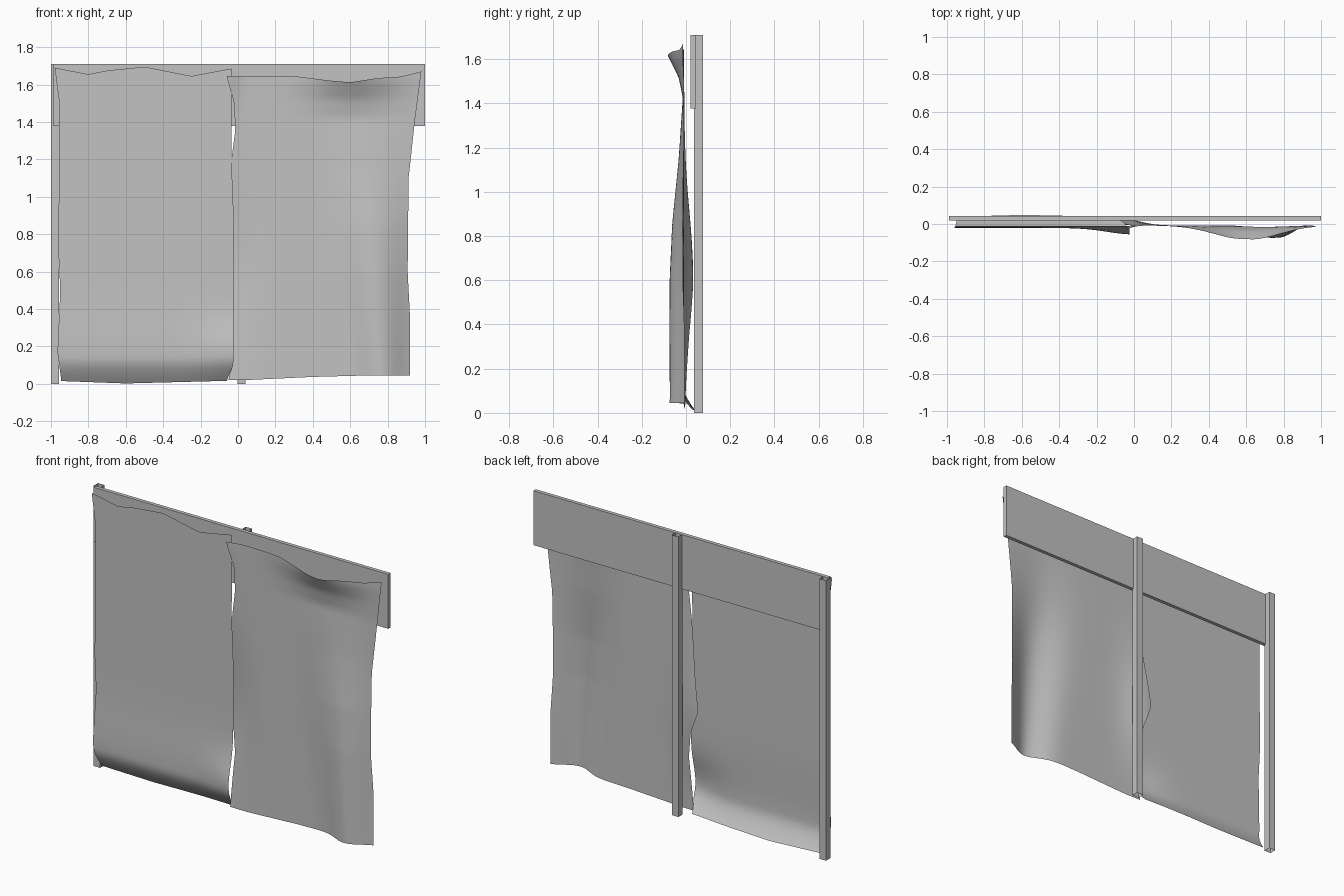
import bpy
import bmesh
from math import exp

cube = bpy.data.objects.get("Cube")
if cube:
    bpy.data.objects.remove(cube, do_unlink=True)

grey = bpy.data.materials.new("plain grey")
grey.use_nodes = True
GREY = (0.54, 0.54, 0.54, 1)
grey.diffuse_color = GREY
grey.node_tree.nodes["Principled BSDF"].inputs["Base Color"].default_value = GREY


def finish(name, bm):
    mesh = bpy.data.meshes.new(name)
    bm.to_mesh(mesh)
    bm.free()
    mesh.materials.append(grey)
    obj = bpy.data.objects.new(name, mesh)
    bpy.context.collection.objects.link(obj)
    return obj


def box(name, low, high, open_ends=False):
    bm = bmesh.new()
    bmesh.ops.create_cube(bm, size=1)
    for v in bm.verts:
        v.co = [(a + b) / 2 + c * (b - a) for a, b, c in zip(low, high, v.co)]
    if open_ends:
        bm.normal_update()
        ends = [f for f in bm.faces if abs(f.normal.z) > 0.9]
        bmesh.ops.delete(bm, geom=ends, context='FACES_ONLY')
    return finish(name, bm)


def along(points, t):
    """Piecewise linear value at t through (t, value) points."""
    if t <= points[0][0]:
        return points[0][1]
    for (a, p), (b, q) in zip(points, points[1:]):
        if t <= b:
            return p + (q - p) * (t - a) / (b - a)
    return points[-1][1]


def bump(t, centre, width):
    return exp(-((t - centre) / width) ** 2)


def cloth(name, left, right, top, bottom, depth, nx=40, nz=64):
    """Sheet bounded by side outlines x(z) and hem outlines z(x)."""
    bm = bmesh.new()
    rows = []
    for j in range(nz + 1):
        row = []
        for i in range(nx + 1):
            u, v = i / nx, j / nz
            z = 1.68 * v
            for _ in range(3):
                x = along(left, z) * (1 - u) + along(right, z) * u
                z = along(bottom, x) * (1 - v) + along(top, x) * v
            row.append(bm.verts.new((x, depth(x, z), z)))
        rows.append(row)
    for a, b in zip(rows, rows[1:]):
        for i in range(nx):
            bm.faces.new((a[i], a[i + 1], b[i + 1], b[i]))
    obj = finish(name, bm)
    obj.data.shade_smooth()
    return obj


# Frame: header board and two hollow posts
box("header_board", (-0.99, 0.02, 1.378), (1, 0.043, 1.71))
for name, x in (("right_post", -1), ("middle_post", -0.003)):
    box(name, (x, 0.036, 0), (x + 0.044, 0.078, 1.71), open_ends=True)


# Right curtain: almost flat, with the hem curling backwards
def right_depth(x, z):
    curl = max(0, 0.13 - z) / 0.13
    corner = bump(x, 0, 0.2) * bump(z, 0.17, 0.15)
    belly = bump(z, 0.2, 0.2)
    return -0.011 - 0.035 * corner - 0.01 * belly + 0.065 * curl ** 1.5


cloth("right_curtain",
      left=[(0.02, -0.945), (0.17, -0.965), (0.5, -0.95), (0.7, -0.96),
            (1.5, -0.955), (1.69, -0.98)],
      right=[(0.02, -0.06), (0.1, -0.025), (0.87, -0.022), (1.2, -0.035),
             (1.5, -0.033), (1.69, -0.035)],
      top=[(-0.98, 1.69), (-0.8, 1.655), (-0.7, 1.675), (-0.5, 1.695),
           (-0.4, 1.675), (-0.25, 1.645), (-0.04, 1.685)],
      bottom=[(-0.95, 0.015), (-0.6, 0.002), (-0.1, 0.015)],
      depth=right_depth)


# Left curtain: long vertical fold, sagging top and a tucked inner edge
def left_depth(x, z):
    ridge = along([(0, 0.066), (0.6, 0.066), (0.85, 0.055), (1.15, 0.025),
                   (1.45, 0.005)], z)
    fold = ridge * bump(x, 0.77 - 0.06 * z, 0.11 + 0.06 * z)
    sag = 0.072 * bump(x, 0.6, 0.24) * along([(1.42, 0), (1.52, 0.3), (1.62, 1)], z)
    tuck = 0.04 * bump(x, -0.08, 0.14) * bump(z, 0.62, 0.4)
    lap = 0.02 * bump(x, -0.06, 0.06) * bump(z, 1.65, 0.15)
    edge = 0.016 * bump(x, 0.95, 0.08) * bump(z, 0.3, 0.7)
    return -0.008 - fold - sag + tuck - lap + edge


cloth("left_curtain",
      left=[(0.02, -0.05), (0.35, -0.03), (0.5, -0.05), (0.65, -0.105),
            (0.9, -0.07), (1.2, -0.035), (1.35, -0.015), (1.5, -0.02),
            (1.64, -0.06)],
      right=[(0.05, 0.92), (0.35, 0.92), (0.6, 0.907), (1.1, 0.912),
             (1.4, 0.945), (1.67, 0.98)],
      top=[(-0.06, 1.645), (0.3, 1.645), (0.5, 1.62), (0.6, 1.612),
           (0.75, 1.635), (0.87, 1.642), (0.98, 1.67)],
      bottom=[(0.04, 0.02), (0.4, 0.037), (0.7, 0.045), (0.92, 0.045)],
      depth=left_depth)
